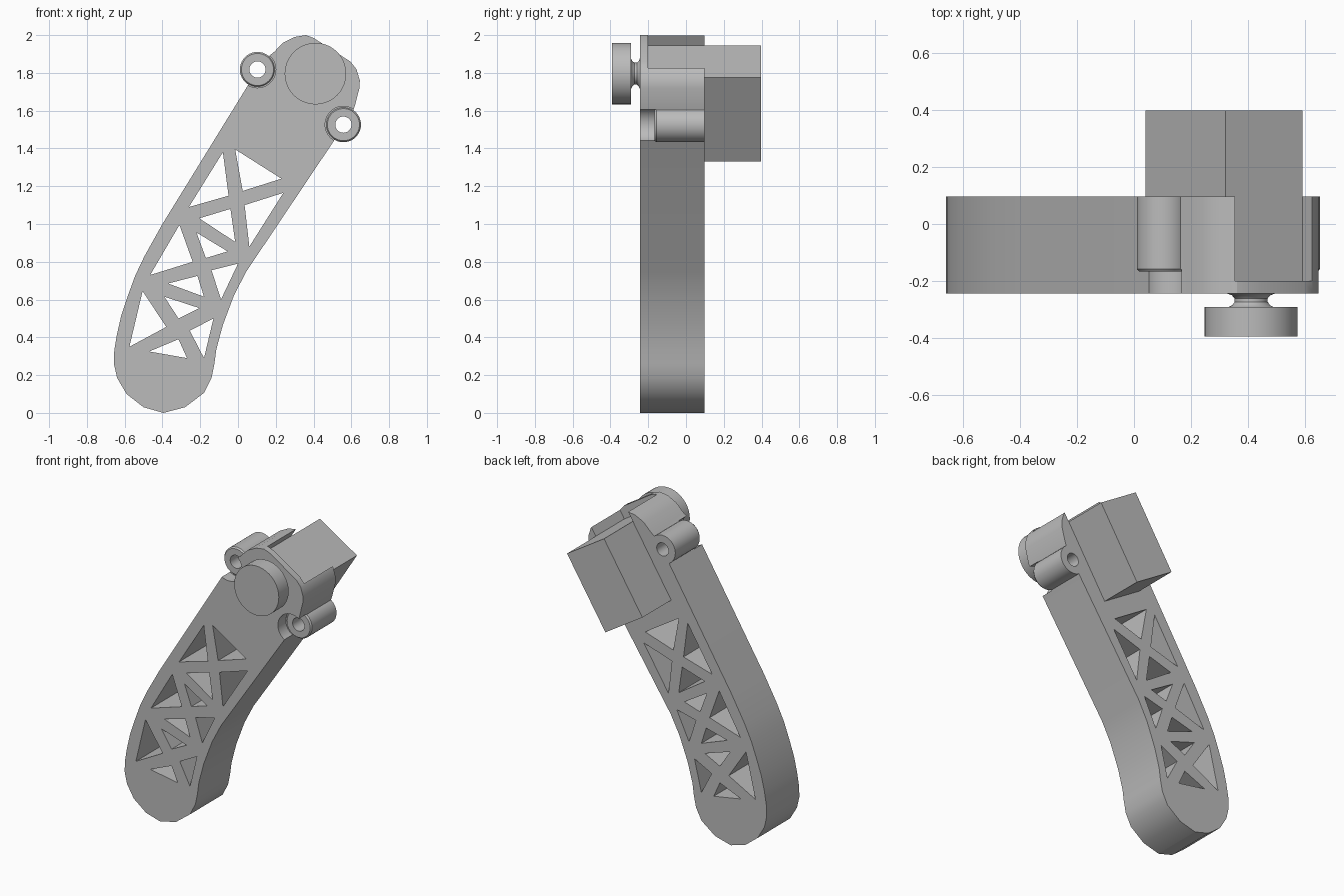
import bpy, bmesh
from math import cos, sin, tau, radians

if "Cube" in bpy.data.objects:
    bpy.data.objects.remove(bpy.data.objects["Cube"], do_unlink=True)

FRONT, BACK = -0.243, 0.097

grey = bpy.data.materials.new("plain grey")
grey.use_nodes = True
colour = (0.5, 0.5, 0.5, 1)
grey.diffuse_color = colour
grey.node_tree.nodes["Principled BSDF"].inputs["Base Color"].default_value = colour


def make_object(name, bm):
    bmesh.ops.recalc_face_normals(bm, faces=bm.faces)
    mesh = bpy.data.meshes.new(name)
    bm.to_mesh(mesh)
    bm.free()
    mesh.materials.append(grey)
    obj = bpy.data.objects.new(name, mesh)
    bpy.context.collection.objects.link(obj)
    return obj


def prism(name, outlines, y0, y1):
    """Extrude flat x-z outlines from y0 to y1."""
    bm = bmesh.new()
    for outline in outlines:
        near = [bm.verts.new((x, y0, z)) for x, z in outline]
        far = [bm.verts.new((x, y1, z)) for x, z in outline]
        bm.faces.new(near)
        bm.faces.new(far[::-1])
        for i in range(len(near)):
            bm.faces.new((near[i - 1], far[i - 1], far[i], near[i]))
    return make_object(name, bm)


def circle(centre, radius, steps=40):
    return [(centre[0] + radius * cos(tau * i / steps),
             centre[1] + radius * sin(tau * i / steps)) for i in range(steps)]


def lathe(name, centre, profile):
    """Solid of revolution about the y direction; profile holds (radius, y)."""
    bm = bmesh.new()
    rings = [[bm.verts.new((x, y, z)) for x, z in circle(centre, r)]
             for r, y in profile]
    bm.faces.new(rings[0])
    bm.faces.new(rings[-1][::-1])
    for a, b in zip(rings, rings[1:]):
        for i in range(len(a)):
            bm.faces.new((a[i - 1], b[i - 1], b[i], a[i]))
    return make_object(name, bm)


def combine(obj, tool, operation):
    """Apply a boolean and remove the tool."""
    tool.hide_render = True
    mod = obj.modifiers.new("combine", "BOOLEAN")
    mod.operation, mod.object, mod.solver = operation, tool, "EXACT"
    graph = bpy.context.evaluated_depsgraph_get()
    mesh = bpy.data.meshes.new_from_object(obj.evaluated_get(graph))
    obj.modifiers.clear()
    obj.data = mesh
    bpy.data.objects.remove(tool, do_unlink=True)


# Arm body: bent link with a rounded foot and a rounded head
arm_outline = [
    (.05, 1.73), (-.4, 1), (-.495, .83), (-.545, .725), (-.585, .615), (-.617, .52),
    (-.64, .42), (-.655, .33), (-.657, .26), (-.64, .185), (-.59, .1), (-.5, .03),
    (-.395, .0), (-.28, .03), (-.18, .106), (-.14, .185), (-.125, .26),
    (-.115, .335), (-.08, .466), (-.02, .625), (.045, .75), (.505, 1.436),
    (.558, 1.526), (.61, 1.6), (.62, 1.63), (.643, 1.72), (.645, 1.76),
    (.627, 1.82), (.595, 1.86), (.447, 1.955), (.4, 1.985), (.36, 2),
    (.3, 1.99), (.24, 1.96), (.19, 1.91), (.165, 1.89), (.103, 1.818)]
arm = prism("arm_body", [arm_outline], FRONT, BACK)

# Screw lugs with a pocket in front and a hole through
for centre in ((.103, 1.818), (.558, 1.526)):
    combine(arm, prism("pocket", [circle(centre, .097)], -.5, -.16), "DIFFERENCE")
    lug = lathe("lug", centre, [(.08, BACK), (.093, BACK), (.093, -.157),
                                (.085, -.167), (.07, -.167)])
    combine(arm, lug, "UNION")
    combine(arm, prism("hole", [circle(centre, .043)], -.5, .5), "DIFFERENCE")

# Lattice windows: three crossed cells of triangles
windows = [
    ((-.08, 1.38), (-.05, 1.15), (-.26, 1.09)),
    ((-.015, 1.395), (.23, 1.24), (.025, 1.175)),
    ((.24, 1.165), (.035, 1.1), (.06, .88)),
    ((-.205, 1.03), (-.04, 1.08), (-.015, .905)),
    ((-.31, .995), (-.24, .8), (-.465, .73)),
    ((-.22, .955), (-.055, .855), (-.17, .82)),
    ((0, .79), (-.14, .755), (-.09, .6)),
    ((-.37, .685), (-.215, .725), (-.18, .615)),
    ((-.505, .645), (-.38, .455), (-.575, .35)),
    ((-.39, .615), (-.205, .555), (-.315, .5)),
    ((-.13, .5), (-.255, .435), (-.18, .29)),
    ((-.47, .325), (-.315, .39), (-.27, .29))]
combine(arm, prism("windows", windows, -.5, .5), "DIFFERENCE")

# Motor block, set in a slot that opens through the top of the head
top, right, bottom, left = (.32, 1.945), (.59, 1.775), (.31, 1.33), (.04, 1.5)


def along(point, distance):
    return (point[0] + .53 * distance, point[1] + .848 * distance)


slot = [along(top, -.03), along(right, -.03), along(right, .3), along(top, .3)]
combine(arm, prism("slot", [slot], -.2, .5), "DIFFERENCE")
motor = prism("motor_block", [[top, right, bottom, left]], -.205, .397)

# Round knob on a waisted shaft
hub = (.41, 1.796)
shaft = lathe("knob_shaft", hub, [(.085, FRONT + .01), (.085, FRONT), (.068, -.249),
                                  (.058, -.26), (.058, -.273), (.066, -.284),
                                  (.078, -.29), (.078, -.3)])
knob = lathe("knob", hub, [(.163, -.29), (.163, -.393)])

# Smooth the curved walls, keep the edges crisp
for obj in (arm, motor, shaft, knob):
    bpy.ops.object.select_all(action="DESELECT")
    obj.select_set(True)
    bpy.context.view_layer.objects.active = obj
    bpy.ops.object.shade_smooth_by_angle(angle=radians(30))
